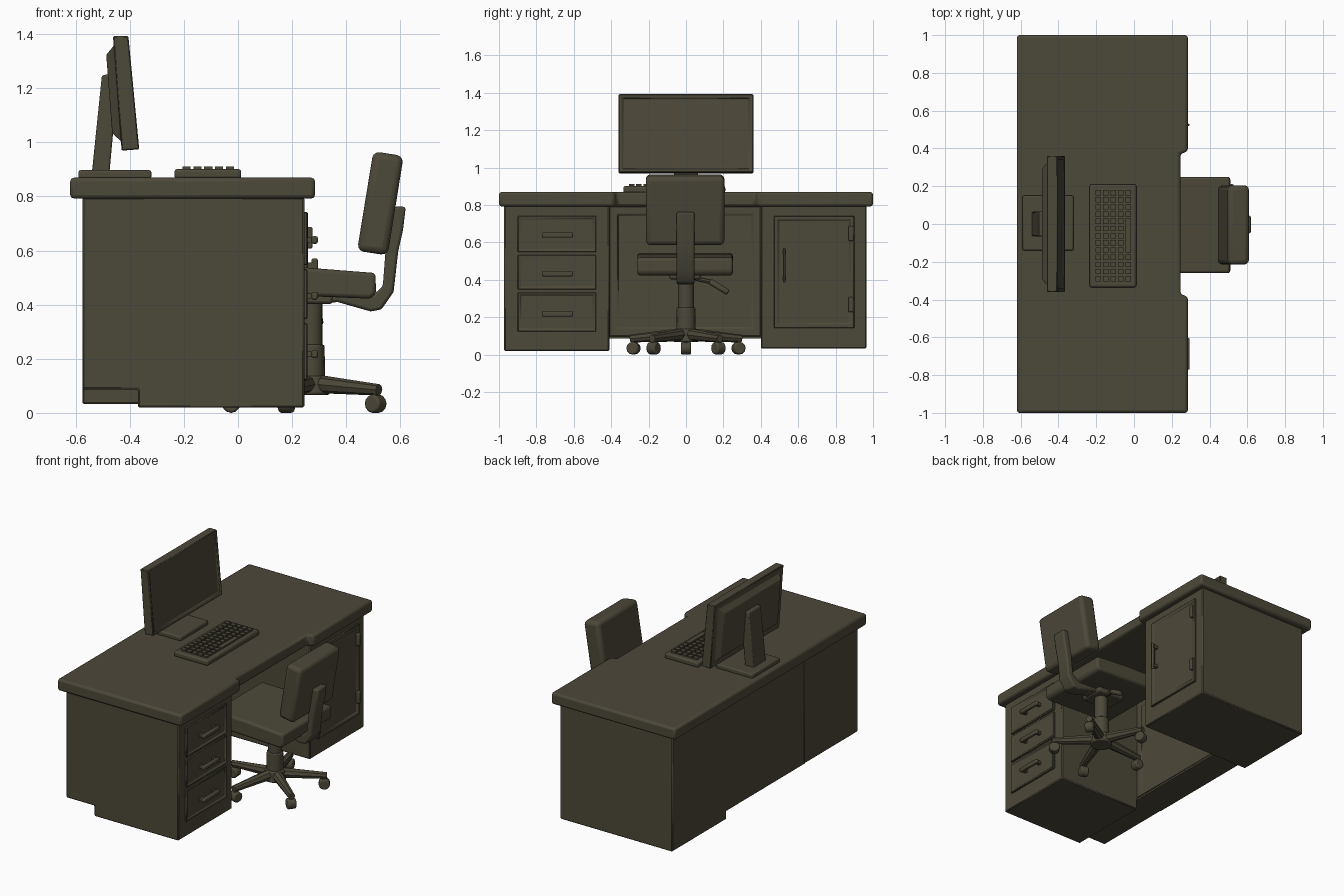
import bpy, bmesh, math
from mathutils import Vector

if "Cube" in bpy.data.objects:
    bpy.data.objects.remove(bpy.data.objects["Cube"])

mat = bpy.data.materials.new("dark olive brown")
mat.diffuse_color = (0.073, 0.065, 0.041, 1)
mat.use_nodes = True
mat.node_tree.nodes["Principled BSDF"].inputs["Base Color"].default_value = mat.diffuse_color


def finish(name, bm, bevel=0.0, segs=2):
    bmesh.ops.recalc_face_normals(bm, faces=bm.faces[:])
    me = bpy.data.meshes.new(name)
    bm.to_mesh(me)
    bm.free()
    me.materials.append(mat)
    ob = bpy.data.objects.new(name, me)
    bpy.context.collection.objects.link(ob)
    if bevel:
        m = ob.modifiers.new("bevel", 'BEVEL')
        m.width, m.segments, m.limit_method = bevel, segs, 'ANGLE'
        m.angle_limit = math.radians(35)
    bpy.ops.object.select_all(action='DESELECT')
    ob.select_set(True)
    bpy.context.view_layer.objects.active = ob
    bpy.ops.object.shade_smooth_by_angle(angle=math.radians(40))
    return ob


def prism_bm(pts, a, b, axis='y'):
    """Extrude a 2D outline: axis y takes (x, z) points, axis z takes (x, y), axis x takes (y, z)."""
    put = {'y': lambda p, h: (p[0], h, p[1]),
           'z': lambda p, h: (p[0], p[1], h),
           'x': lambda p, h: (h, p[0], p[1])}[axis]
    bm = bmesh.new()
    f = bm.faces.new([bm.verts.new(put(p, a)) for p in pts])
    r = bmesh.ops.extrude_face_region(bm, geom=[f])
    move = Vector(put((0, 0), b - a))
    bmesh.ops.translate(bm, vec=move, verts=[v for v in r['geom'] if isinstance(v, bmesh.types.BMVert)])
    bmesh.ops.recalc_face_normals(bm, faces=bm.faces[:])
    return bm


def prism(name, pts, a, b, bevel=0.0, axis='y', segs=2):
    return finish(name, prism_bm(pts, a, b, axis), bevel, segs)


def box(name, x, y, z, bevel=0.0, segs=2):
    return prism(name, [(x[0], z[0]), (x[1], z[0]), (x[1], z[1]), (x[0], z[1])], y[0], y[1], bevel, 'y', segs)


def rod(name, p, q, r1, r2=None, n=12, bevel=0.0):
    """Cylinder or cone between two points."""
    p, q = Vector(p), Vector(q)
    d = q - p
    bm = bmesh.new()
    bmesh.ops.create_cone(bm, cap_ends=True, segments=n, radius1=r1, radius2=r1 if r2 is None else r2, depth=d.length)
    bm.transform(d.to_track_quat('Z', 'Y').to_matrix().to_4x4())
    bmesh.ops.translate(bm, vec=(p + q) / 2, verts=bm.verts[:])
    return finish(name, bm, bevel)


def panel(name, y, z, x0, x1, frame):
    """Front plate on the +x side with a shallow recessed field."""
    bm = prism_bm([(y[0], z[0]), (y[1], z[0]), (y[1], z[1]), (y[0], z[1])], x0, x1, 'x')
    f = [f for f in bm.faces if f.normal.x > 0.9]
    bmesh.ops.inset_region(bm, faces=f, thickness=frame, depth=0)
    bmesh.ops.inset_region(bm, faces=f, thickness=0.006, depth=-0.006)
    finish(name, bm, 0.004, 1)


def handle(name, a, b):
    """Bow handle from a to b (y, z), standing off the front."""
    d = (Vector(b) - Vector(a)).normalized() * 0.012
    for i, (y, z) in enumerate((Vector(a) + d, Vector(b) - d)):
        box(f"{name}_post_{i}", (0.245, 0.285), (y - 0.01, y + 0.01), (z - 0.01, z + 0.01))
    lo = (min(a[0], b[0]) - 0.006, min(a[1], b[1]) - 0.014)
    hi = (max(a[0], b[0]) + 0.006, max(a[1], b[1]) + 0.014)
    box(name + "_grip", (0.272, 0.295), (lo[0], hi[0]), (lo[1], hi[1]), 0.007)


# Desk top with a shallow notch over the knee space
prism("desk_top", [(-0.62, -1), (0.285, -1), (0.285, -0.385), (0.245, -0.37), (0.245, 0.37),
                   (0.285, 0.385), (0.285, 1), (-0.62, 1)], 0.795, 0.872, 0.014, 'z')

# Pedestals and back block
prism("drawer_pedestal", [(-0.37, 0.022), (0.245, 0.022), (0.245, 0.80), (-0.575, 0.80),
                          (-0.575, 0.09), (-0.37, 0.09)], -0.972, -0.41, 0.006, 'y', 1)
box("door_pedestal", (-0.575, 0.245), (0.40, 0.965), (0.035, 0.80), 0.006, 1)
box("back_block", (-0.573, -0.37), (-0.42, 0.41), (0.09, 0.80))
panel("back_panel_frame", (-0.41, 0.40), (0.10, 0.795), -0.372, -0.364, 0.06)

# Drawers, door and hardware
for i, (z0, z1, zh) in enumerate([(0.55, 0.745, 0.642), (0.35, 0.535, 0.435), (0.125, 0.335, 0.22)]):
    panel(f"drawer_{i}", (-0.90, -0.48), (z0, z1), 0.24, 0.256, 0.016)
    handle(f"drawer_handle_{i}", (-0.765, zh), (-0.61, zh))
panel("door", (0.47, 0.90), (0.145, 0.745), 0.24, 0.258, 0.03)
handle("door_handle", (0.525, 0.40), (0.525, 0.56))
for i, z in enumerate((0.27, 0.65)):
    box(f"hinge_{i}", (0.245, 0.275), (0.868, 0.895), (z - 0.04, z + 0.04), 0.006)

# Monitor with recessed screen and tapered back shell
box("monitor_base", (-0.59, -0.32), (-0.14, 0.15), (0.868, 0.90), 0.008)
prism("monitor_neck", [(-0.54, 0.89), (-0.475, 0.89), (-0.445, 1.22), (-0.475, 1.255), (-0.503, 1.25)],
      -0.065, 0.065, 0.006)
bm = prism_bm([(-0.43, 0.972), (-0.365, 0.977), (-0.405, 1.395), (-0.462, 1.395)], -0.36, 0.36)
fr = [f for f in bm.faces if f.normal.x > 0.9]
bk = [f for f in bm.faces if f.normal.x < -0.9]
bmesh.ops.inset_region(bm, faces=fr, thickness=0.025, depth=0)
bmesh.ops.inset_region(bm, faces=fr, thickness=0.008, depth=-0.01)
bmesh.ops.inset_region(bm, faces=bk, thickness=0.05, depth=0)
bmesh.ops.inset_region(bm, faces=bk, thickness=0.045, depth=0.03)
finish("monitor", bm, 0.004, 1)

# Keyboard
box("keyboard", (-0.235, 0.012), (-0.335, 0.21), (0.868, 0.904), 0.01)
bm = bmesh.new()
for r in range(5):
    for c in range(13):
        if r == 4 and 3 < c < 9:
            continue
        g = bmesh.ops.create_cube(bm, size=1)['verts']
        bmesh.ops.scale(bm, vec=(0.03, 0.028, 0.016), verts=g)
        bmesh.ops.translate(bm, vec=(-0.19 + r * 0.04, -0.29 + c * 0.038, 0.906), verts=g)
g = bmesh.ops.create_cube(bm, size=1)['verts']
bmesh.ops.scale(bm, vec=(0.03, 0.18, 0.016), verts=g)
bmesh.ops.translate(bm, vec=(-0.03, -0.062, 0.906), verts=g)
finish("keys", bm)

# Chair cushions
prism("seat", [(0.0, 0.445), (0.49, 0.425), (0.51, 0.445), (0.508, 0.52), (0.25, 0.54), (0.0, 0.545)],
      -0.26, 0.25, 0.03, 'y', 3)
prism("backrest", [(0.44, 0.602), (0.553, 0.585), (0.612, 0.952), (0.50, 0.97)], -0.215, 0.205, 0.025, 'y', 3)

# Bent back support
prism("back_support", [(0.25, 0.44), (0.25, 0.41), (0.37, 0.412), (0.49, 0.378), (0.53, 0.385), (0.575, 0.45),
                       (0.592, 0.60), (0.61, 0.68), (0.62, 0.765), (0.575, 0.765), (0.545, 0.60),
                       (0.535, 0.47), (0.50, 0.44)], -0.05, 0.045, 0.01)

# Under-seat mount, lever and column
CX = 0.27
box("seat_mount", (0.15, 0.35), (-0.09, 0.08), (0.405, 0.45), 0.012)
rod("lever", (CX, 0.05, 0.41), (CX + 0.02, 0.14, 0.39), 0.012, n=8)
rod("lever_grip", (CX + 0.02, 0.13, 0.393), (CX + 0.03, 0.225, 0.335), 0.017, n=8, bevel=0.005)
rod("column_upper", (CX, 0, 0.24), (CX, 0, 0.42), 0.043, n=16)
rod("column_lower", (CX, 0, 0.10), (CX, 0, 0.255), 0.052, 0.05, n=16, bevel=0.006)
rod("hub", (CX, 0, 0.07), (CX, 0, 0.14), 0.07, 0.06, n=16, bevel=0.008)

# Five-arm base with casters
for i in range(5):
    a = math.pi + i * math.tau / 5
    c, s = math.cos(a), math.sin(a)

    def at(r, z):
        return (CX + r * c, r * s, z)

    rod(f"base_arm_{i}", at(0.03, 0.11), at(0.31, 0.088), 0.034, 0.021, n=8)
    rod(f"caster_stem_{i}", at(0.295, 0.1), at(0.295, 0.035), 0.014, n=8)
    w = Vector((-s, c, 0)) * 0.027
    p = Vector(at(0.295, 0.037))
    rod(f"caster_{i}", p - w, p + w, 0.034, n=12, bevel=0.008)
bpy.context.view_layer.update()
low = min((o.matrix_world @ v.co).z for o in bpy.data.objects for v in o.data.vertices)
for o in bpy.data.objects:
    o.location.z -= low
